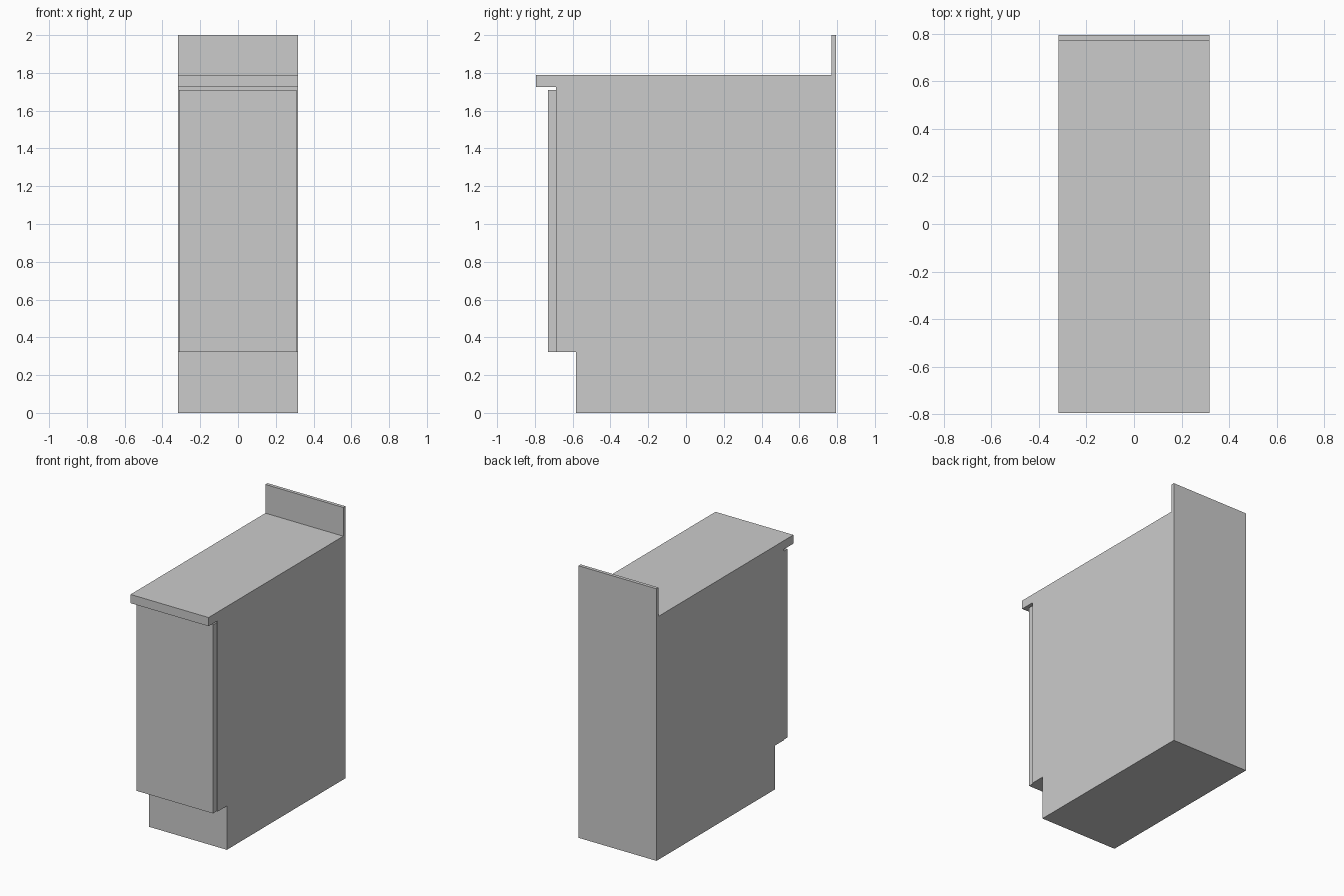
import bpy
import bmesh

if "Cube" in bpy.data.objects:
    bpy.data.objects.remove(bpy.data.objects["Cube"])

HALF_W = 0.317
FRONT, BACK = -0.795, 0.795


def extrude_profile(name, points, x0=-HALF_W, x1=HALF_W):
    """Extrude a closed (y, z) side profile across the width."""
    bm = bmesh.new()
    face = bm.faces.new([bm.verts.new((x0, y, z)) for y, z in points])
    result = bmesh.ops.extrude_face_region(bm, geom=[face])
    moved = [v for v in result["geom"] if isinstance(v, bmesh.types.BMVert)]
    bmesh.ops.translate(bm, verts=moved, vec=(x1 - x0, 0, 0))
    bmesh.ops.recalc_face_normals(bm, faces=bm.faces)
    mesh = bpy.data.meshes.new(name)
    bm.to_mesh(mesh)
    bm.free()
    obj = bpy.data.objects.new(name, mesh)
    bpy.context.collection.objects.link(obj)
    return obj


def rect(y0, y1, z0, z1):
    return [(y0, z0), (y1, z0), (y1, z1), (y0, z1)]


# Cabinet body with recessed toe kick
extrude_profile("cabinet_body", [
    (-0.582, 0.0), (BACK, 0.0), (BACK, 1.725),
    (-0.688, 1.725), (-0.688, 0.322), (-0.582, 0.322)])

# Door panel, slightly narrower than the body
extrude_profile("door", rect(-0.731, -0.688, 0.322, 1.709), -0.312, 0.309)

# Overhanging worktop
extrude_profile("countertop", rect(FRONT, BACK, 1.725, 1.789))

# Upright strip along the back edge
extrude_profile("backsplash", rect(0.77, BACK, 1.789, 2.0))
